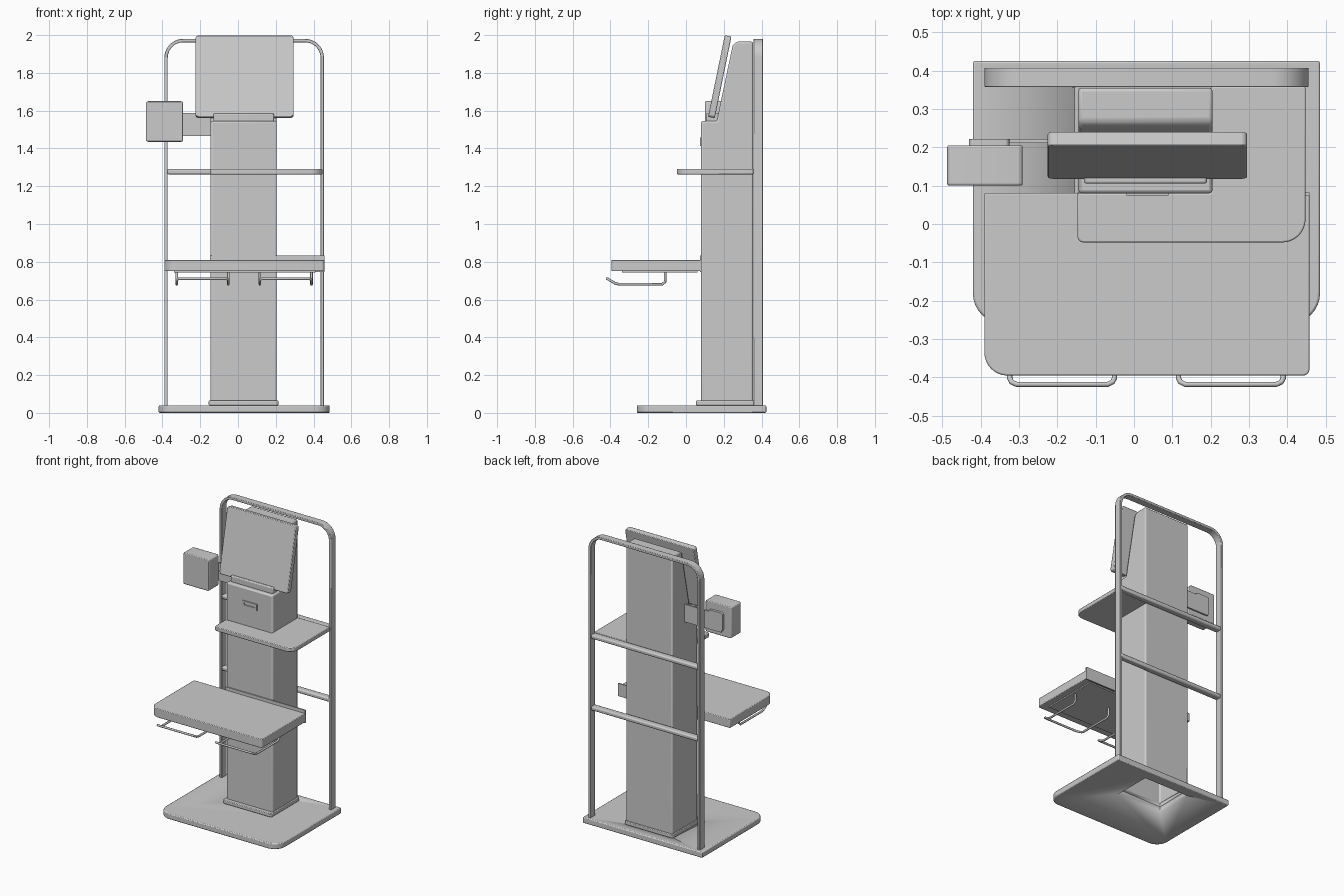
import bpy, bmesh, math
from mathutils import Vector, Matrix

if "Cube" in bpy.data.objects:
    bpy.data.objects.remove(bpy.data.objects["Cube"])


def finish(name, bm, bevel=0.0, segs=2):
    bmesh.ops.recalc_face_normals(bm, faces=bm.faces)
    me = bpy.data.meshes.new(name)
    bm.to_mesh(me)
    bm.free()
    ob = bpy.data.objects.new(name, me)
    bpy.context.collection.objects.link(ob)
    if bevel:
        m = ob.modifiers.new("bevel", 'BEVEL')
        m.width, m.segments, m.limit_method = bevel, segs, 'ANGLE'
        m.angle_limit = math.radians(40)
    bpy.ops.object.select_all(action='DESELECT')
    ob.select_set(True)
    bpy.context.view_layer.objects.active = ob
    bpy.ops.object.shade_smooth_by_angle(angle=math.radians(35))
    return ob


def prism(name, pts, vec, bevel=0.0, open_bottom=False):
    """Extrude a closed outline of 3D points along vec."""
    bm = bmesh.new()
    face = bm.faces.new([bm.verts.new(p) for p in pts])
    geo = bmesh.ops.extrude_face_region(bm, geom=[face], use_keep_orig=True)
    bmesh.ops.translate(bm, vec=vec, verts=[g for g in geo['geom'] if isinstance(g, bmesh.types.BMVert)])
    if open_bottom:
        low = min(v.co.z for v in bm.verts)
        bmesh.ops.delete(bm, geom=[f for f in bm.faces if all(v.co.z < low + 1e-4 for v in f.verts)],
                         context='FACES')
    return finish(name, bm, bevel)


def round_rect(x0, x1, y0, y1, radii, n=8):
    """Rounded rectangle; radii run front-left, front-right, back-right, back-left."""
    out = []
    corners = [(x0, y0, 1, 1), (x1, y0, -1, 1), (x1, y1, -1, -1), (x0, y1, 1, -1)]
    for i, ((x, y, sx, sy), r) in enumerate(zip(corners, radii)):
        if r <= 0:
            out.append((x, y))
            continue
        for k in range(n + 1):
            a = math.pi + (i + k / n) * math.pi / 2
            out.append((x + sx * r + r * math.cos(a), y + sy * r + r * math.sin(a)))
    return out


def plate(name, x0, x1, y0, y1, z0, z1, radii=(0, 0, 0, 0), bevel=0.0):
    return prism(name, [(x, y, z0) for x, y in round_rect(x0, x1, y0, y1, radii)], (0, 0, z1 - z0), bevel)


def cut(ob, cutter):
    m = ob.modifiers.new("cut", 'BOOLEAN')
    m.operation, m.object, m.solver = 'DIFFERENCE', cutter, 'EXACT'


# base plate and column foot, open under the hollow column
base = plate("base", -0.42, 0.485, -0.26, 0.425, 0, 0.04, (0.08, 0.08, 0, 0), 0.006)
foot = plate("column_foot", -0.155, 0.215, 0.053, 0.365, 0.04, 0.065, (0.015,) * 4, 0.004)
hole = plate("foot_cutter", -0.143, 0.203, 0.083, 0.352, -0.1, 0.2)
hole.hide_render = True
hole.hide_set(True)
cut(base, hole)
cut(foot, hole)

# column with a sloped back rest for the screen
side = [(0.08, 0.05), (0.355, 0.05), (0.355, 1.965), (0.268, 1.965), (0.247, 1.945),
        (0.172, 1.59), (0.165, 1.545), (0.08, 1.545)]
prism("column", [(-0.145, y, z) for y, z in side], (0.35, 0, 0), 0.009, open_bottom=True)
plate("screen_cradle", -0.13, 0.19, 0.105, 0.175, 1.54, 1.585, bevel=0.006)

# printer slot bezel on the column front
for nm, x0, x1, z0, z1 in [("top", -0.02, 0.09, 1.445, 1.457), ("bottom", -0.02, 0.09, 1.413, 1.43),
                           ("left", -0.02, -0.008, 1.43, 1.445), ("right", 0.078, 0.09, 1.43, 1.445)]:
    plate("slot_bezel_" + nm, x0, x1, 0.074, 0.085, z0, z1)

# tilted screen
tilt = math.atan2(0.088, 0.43)
M = Matrix.Translation((0.035, 0.117, 1.568)) @ Matrix.Rotation(-tilt, 4, 'X')
outline = [M @ Vector((x, 0, z)) for x, z in round_rect(-0.26, 0.26, 0, 0.44, (0.016,) * 4, 5)]
prism("screen", outline, M.to_3x3() @ Vector((0, 0.036, 0)), 0.004)

# back frame: flat strip bent into an arch
CX, T = 0.0325, 0.018


def arch(half, top, r, n=10):
    right = [(half, 0.035)] + [(half - r + r * math.cos(k / n * math.pi / 2),
                                top - r + r * math.sin(k / n * math.pi / 2)) for k in range(n + 1)]
    return right + [(-x, z) for x, z in reversed(right)]


strip = arch(0.4225, 1.98, 0.1) + arch(0.4225 - T, 1.98 - T, 0.1 - T)[::-1]
prism("back_frame", [(CX + x, 0.357, z) for x, z in strip], (0, 0.05, 0), 0.003)

# cross rails between the frame posts
for nm, z in (("upper", 1.277), ("lower", 0.787)):
    plate("cross_rail_" + nm, -0.375, 0.44, 0.358, 0.402, z - 0.014, z + 0.014, bevel=0.008)

# upper shelf wrapping the column on the right
shelf = [(-0.147, 0.08)] + round_rect(-0.147, 0.447, -0.048, 0.358, (0.016, 0.06, 0, 0))[:-1]
shelf += [(0.2, 0.358), (0.2, 0.08)]
prism("upper_shelf", [(x, y, 1.263) for x, y in shelf], (0, 0, 0.028), 0.004)

# work tray with rear lip and underside panel
plate("tray", -0.39, 0.457, -0.395, 0.081, 0.75, 0.81, (0.06, 0.016, 0, 0), 0.004)
plate("tray_rear_lip", -0.147, 0.457, 0.073, 0.082, 0.745, 0.832)
plate("tray_underside_panel", -0.34, 0.41, -0.34, 0.06, 0.742, 0.752)


# bag hooks: bent round rods under the tray
def hook(name, x0, x1):
    half = [(x0, -0.11, 0.75), (x0, -0.11, 0.695), (x0, -0.125, 0.681), (x0, -0.355, 0.681),
            (x0, -0.375, 0.686), (x0, -0.402, 0.702), (x0 + 0.005, -0.412, 0.708), (x0 + 0.018, -0.418, 0.711)]
    pts = half + [(x0 + x1 - x, y, z) for x, y, z in reversed(half)]
    cu = bpy.data.curves.new(name, 'CURVE')
    cu.dimensions, cu.bevel_depth, cu.bevel_resolution, cu.use_fill_caps = '3D', 0.007, 2, True
    sp = cu.splines.new('POLY')
    sp.points.add(len(pts) - 1)
    for p, co in zip(sp.points, pts):
        p.co = (*co, 1)
        p.radius = 1
    sp.use_smooth = True
    bpy.context.collection.objects.link(bpy.data.objects.new(name, cu))


hook("bag_hook_left", -0.324, -0.051)
hook("bag_hook_right", 0.116, 0.389)

# card reader on a side arm
reader = [(x, 0.1, z) for x, z in round_rect(-0.487, -0.29, 1.435, 1.65, (0.012,) * 4, 4)]
prism("card_reader", reader, (0, 0.105, 0), 0.005)
pad = [(x, 0.2, z) for x, z in round_rect(-0.43, -0.325, 1.475, 1.6, (0.012,) * 4, 4)]
prism("reader_mount_pad", pad, (0, 0.022, 0))
plate("reader_arm", -0.42, -0.14, 0.211, 0.222, 1.467, 1.587)
